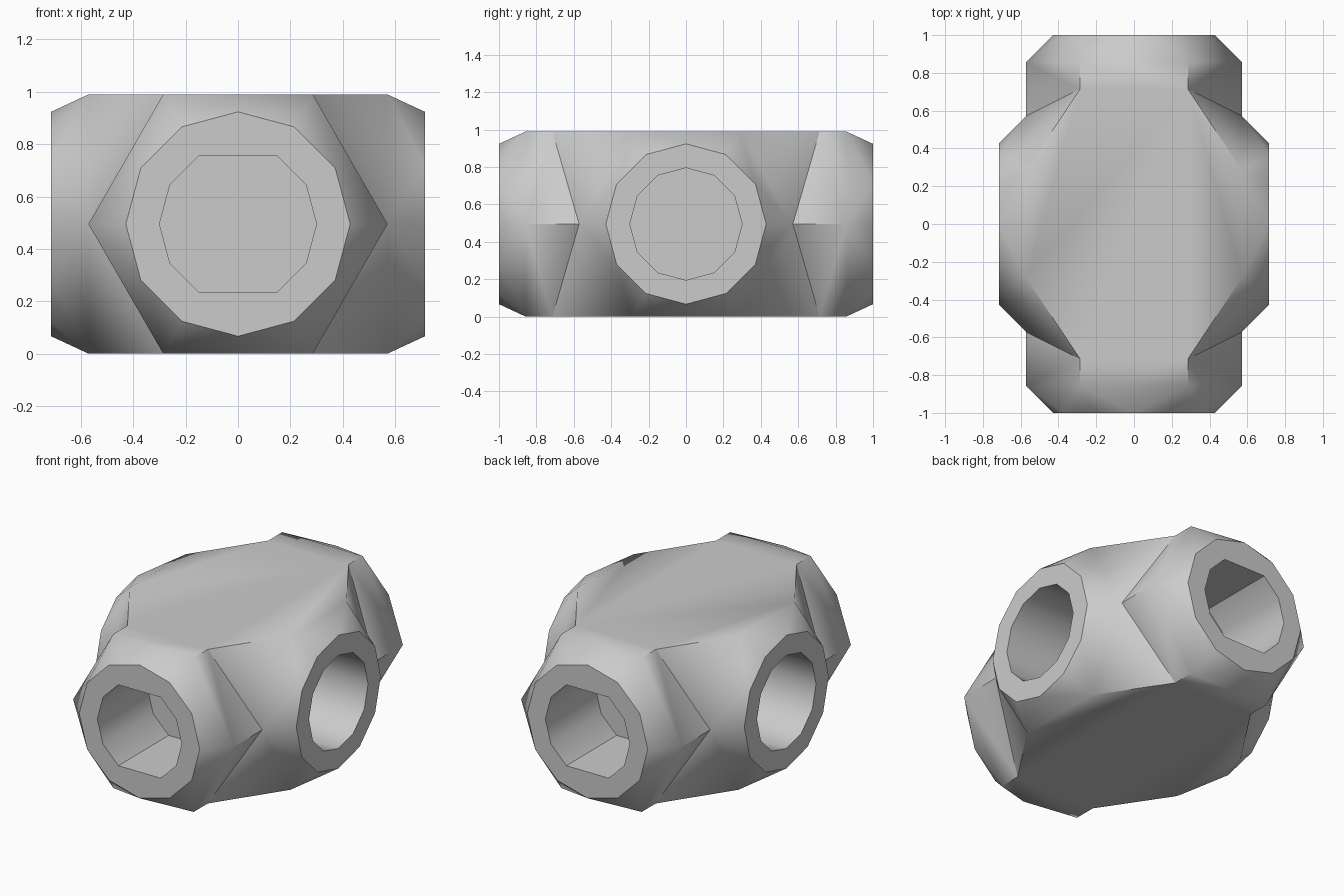
import bpy
import bmesh
from math import sin, cos, pi, radians
from mathutils import Vector

cube = bpy.data.objects.get("Cube")
if cube:
    bpy.data.objects.remove(cube)

U = 1 / 7                     # design module
HALF = 4 * U * sin(pi / 3)    # half height of the hexagonal body
BORE_DEPTH = 0.51

bm = bmesh.new()


def face(*points):
    bm.faces.new([bm.verts.new(p) for p in points])


def ring(place, sides, radius, distance):
    """Regular ring around one arm's axis."""
    return [place(radius * cos(2 * pi * k / sides),
                  radius * sin(2 * pi * k / sides), distance)
            for k in range(sides)]


def bridge(a, b):
    for k in range(len(a)):
        n = (k + 1) % len(a)
        face(a[k], a[n], b[n], b[k])


def arm_end(place, reach, flat_bore):
    """Chamfered tip, flat rim and blind bore of one arm."""
    hexagon = ring(place, 6, 4 * U, reach - U)
    rim = ring(place, 12, 3 * U, reach)
    mouth = ring(place, 12, 2.1 * U, reach)
    floor = ring(place, 12, 2.1 * U, reach - BORE_DEPTH)
    if flat_bore:             # flat roof and floor inside the bore
        for loop in (mouth, floor):
            for k in (3, 9):
                loop[k] = (loop[k - 1] + loop[k + 1]) / 2
    for k in range(6):
        before, corner, after = rim[2 * k - 1], rim[2 * k], rim[2 * k + 1]
        face(hexagon[k], before, corner)
        face(hexagon[k], corner, after)
        face(hexagon[k], after, hexagon[(k + 1) % 6])
    bridge(rim, mouth)
    bridge(mouth, floor)
    face(*floor)


# Four arm ends
for s in (-1, 1):
    arm_end(lambda h, z, d: Vector((h, s * d, z)), 7 * U, True)
    arm_end(lambda h, z, d: Vector((s * d, h, z)), 5 * U, False)

# Side walls of the long arms and the slanted webs between arms
for sx in (-1, 1):
    for sy in (-1, 1):
        for sz in (-1, 1):
            def p(x, y, z):
                return Vector((sx * x * U, sy * y * U, sz * z))
            tip_mid, web_mid = p(4, 6, 0), p(4, 4, 0)
            web_top, tip_top = p(2, 5, HALF), p(2, 6, HALF)
            face(tip_mid, web_mid, web_top, tip_top)
            face(web_mid, web_top, p(4, 2, HALF))

# Flat top and bottom
quarter = [(2, 6), (2, 5), (4, 2)]
outline = (quarter + [(x, -y) for x, y in reversed(quarter)]
           + [(-x, -y) for x, y in quarter]
           + [(-x, y) for x, y in reversed(quarter)])
for z in (-HALF, HALF):
    face(*[Vector((x * U, y * U, z)) for x, y in outline])

bmesh.ops.remove_doubles(bm, verts=bm.verts, dist=0.0005)
bmesh.ops.recalc_face_normals(bm, faces=bm.faces)
bmesh.ops.translate(bm, verts=bm.verts, vec=(0, 0, HALF))

mesh = bpy.data.meshes.new("pipe_cross_body")
bm.to_mesh(mesh)
bm.free()
body = bpy.data.objects.new("pipe_cross_body", mesh)
bpy.context.collection.objects.link(body)

# Plain grey
grey = bpy.data.materials.new("plain_grey")
grey.use_nodes = True
colour = (0.6, 0.6, 0.6, 1)
grey.diffuse_color = colour
grey.node_tree.nodes["Principled BSDF"].inputs["Base Color"].default_value = colour
mesh.materials.append(grey)

bpy.ops.object.select_all(action="DESELECT")
body.select_set(True)
bpy.context.view_layer.objects.active = body
bpy.ops.object.shade_smooth_by_angle(angle=radians(32))
